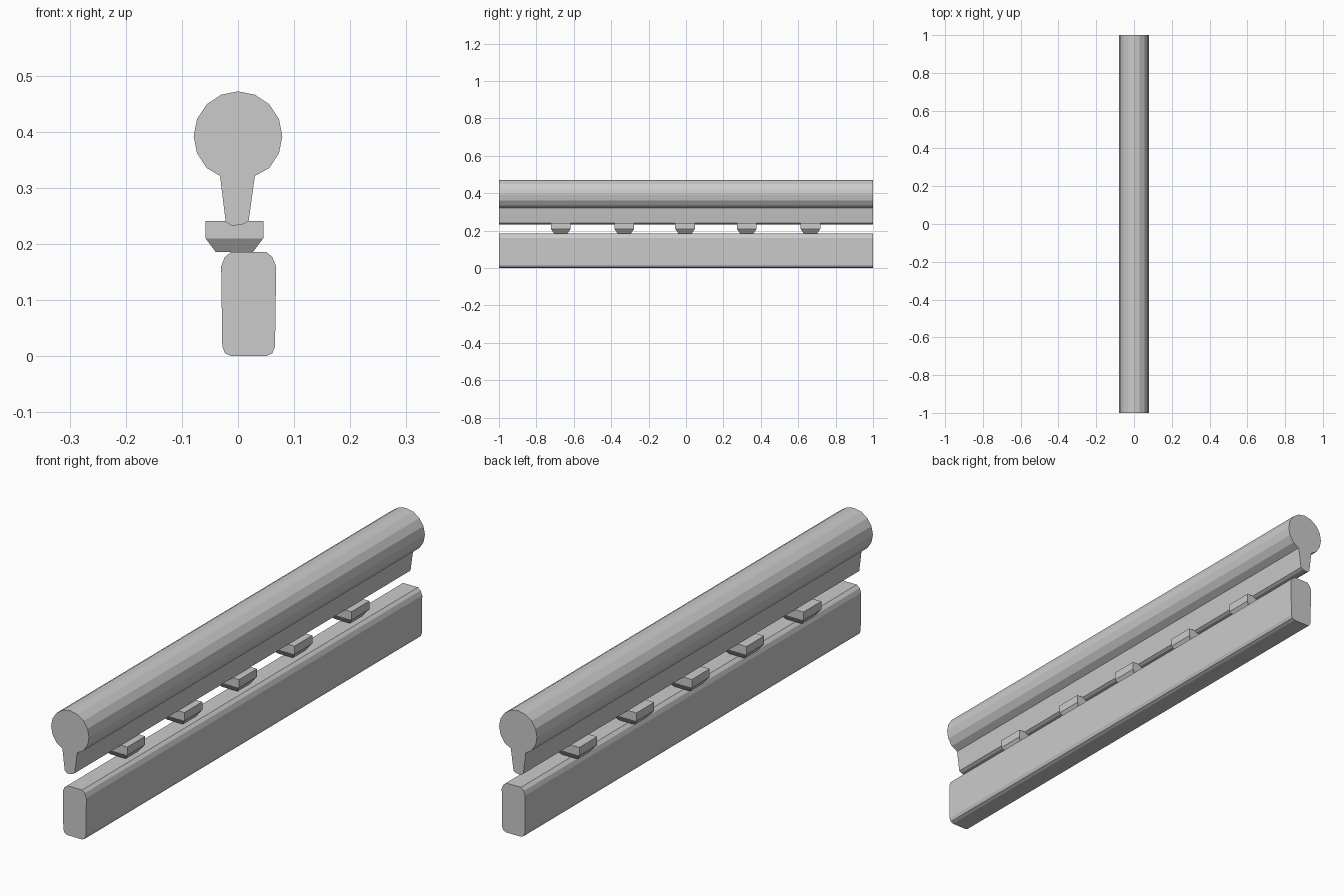
import bpy
import bmesh
from math import sin, cos, radians

if "Cube" in bpy.data.objects:
    bpy.data.objects.remove(bpy.data.objects["Cube"], do_unlink=True)

grey = bpy.data.materials.new("plain grey")
grey.use_nodes = True
colour = (0.6, 0.6, 0.6, 1)
grey.diffuse_color = colour
grey.node_tree.nodes["Principled BSDF"].inputs["Base Color"].default_value = colour


def finish(name, bm):
    """Turn a bmesh into a flat-shaded grey object."""
    bmesh.ops.recalc_face_normals(bm, faces=bm.faces)
    mesh = bpy.data.meshes.new(name)
    bm.to_mesh(mesh)
    bm.free()
    mesh.materials.append(grey)
    obj = bpy.data.objects.new(name, mesh)
    bpy.context.collection.objects.link(obj)
    return obj


def loft(name, rings):
    """Skin matching closed rings of points and cap both ends."""
    bm = bmesh.new()
    loops = [[bm.verts.new(p) for p in ring] for ring in rings]
    for a, b in zip(loops, loops[1:]):
        for i in range(len(a)):
            j = (i + 1) % len(a)
            bm.faces.new((a[i], a[j], b[j], b[i]))
    bm.faces.new(loops[0])
    bm.faces.new(loops[-1])
    return finish(name, bm)


def extrude_along_y(name, profile):
    return loft(name, [[(x, y, z) for x, z in profile] for y in (-1, 1)])


def rectangle(x0, x1, y, half_depth, z):
    return [(x0, y - half_depth, z), (x1, y - half_depth, z),
            (x1, y + half_depth, z), (x0, y + half_depth, z)]


# Upper rail: faceted round head running down into a tapered web
head = [(0.079 * sin(radians(a)), 0.392 + 0.08 * cos(radians(a)))
        for a in [-135 + 22.5 * i for i in range(13)]]
web = [(0.03, 0.321), (0.019, 0.241), (0.009, 0.235),
       (-0.011, 0.232), (-0.022, 0.24), (-0.032, 0.321)]
extrude_along_y("upper_rail", head + web)

# Lower beam: upright bar with rounded long edges
beam = [(-0.03, 0.16), (-0.024, 0.176), (-0.012, 0.186),
        (0.05, 0.186), (0.061, 0.177), (0.068, 0.16),
        (0.066, 0.017), (0.061, 0.005), (0.05, 0),
        (-0.012, 0), (-0.023, 0.005), (-0.028, 0.017)]
extrude_along_y("lower_beam", beam)

# Spacer blocks between rail and beam, tapering towards the beam
for number, y in enumerate((-0.67, -0.33, -0.005, 0.325, 0.665), 1):
    loft(f"spacer_block_{number}", [
        rectangle(-0.04, 0.027, y, 0.037, 0.186),
        rectangle(-0.058, 0.045, y, 0.053, 0.21),
        rectangle(-0.058, 0.045, y, 0.053, 0.241)])
